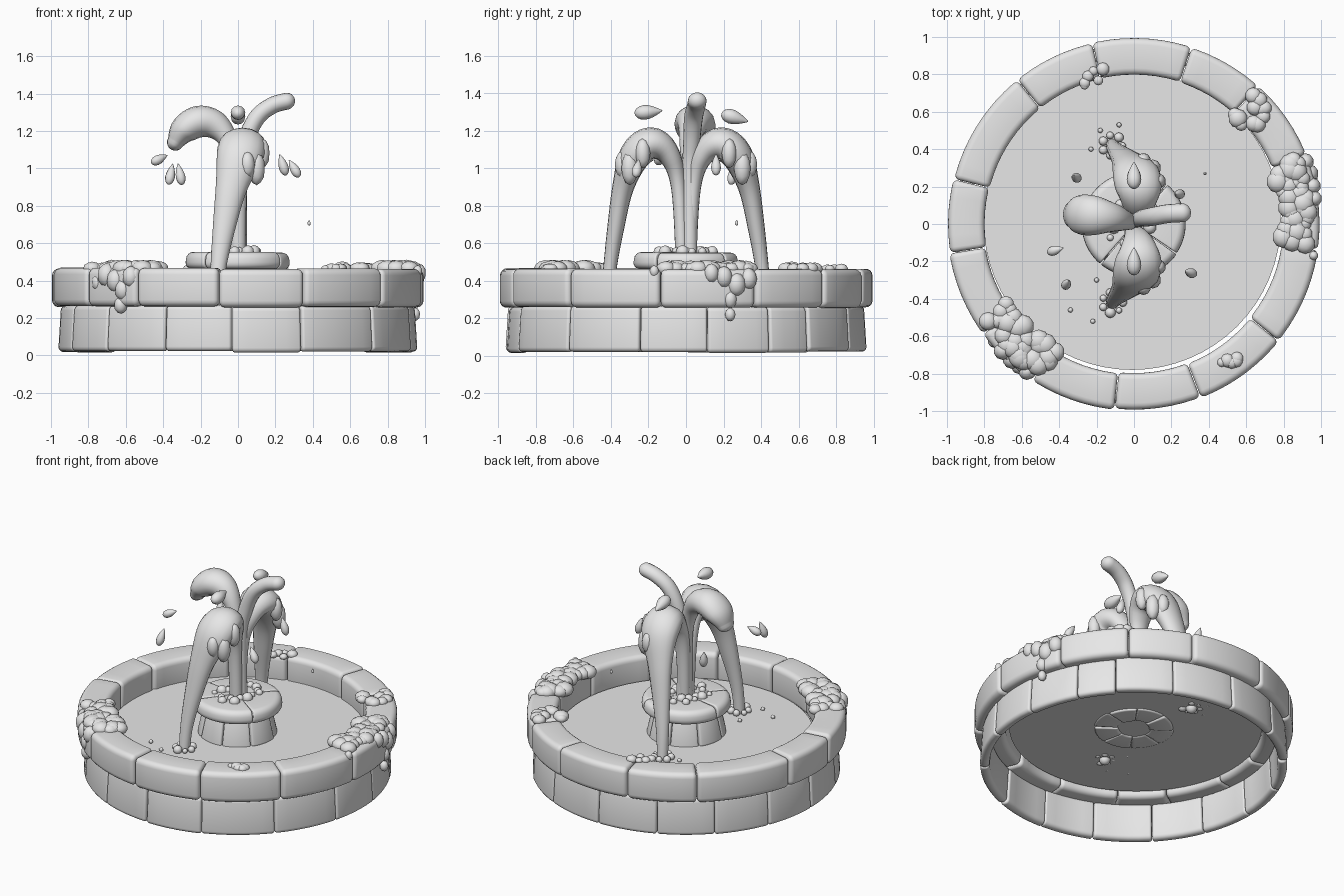
import bpy, bmesh, random
from math import sin, cos, pi, radians
from mathutils import Vector, Matrix

if "Cube" in bpy.data.objects:
    bpy.data.objects.remove(bpy.data.objects["Cube"], do_unlink=True)
random.seed(4)

stone = bpy.data.materials.new("plain grey")
stone.use_nodes = True
GREY = (0.8, 0.8, 0.8, 1)
stone.diffuse_color = GREY
stone.node_tree.nodes["Principled BSDF"].inputs["Base Color"].default_value = GREY


def finish(bm, name, sharp=50):
    bmesh.ops.recalc_face_normals(bm, faces=bm.faces)
    mesh = bpy.data.meshes.new(name)
    bm.to_mesh(mesh)
    bm.free()
    mesh.materials.append(stone)
    for p in mesh.polygons:
        p.use_smooth = True
    mesh.set_sharp_from_angle(angle=radians(sharp))
    obj = bpy.data.objects.new(name, mesh)
    bpy.context.collection.objects.link(obj)
    return obj


def skin(bm, rings):
    """Join closed rings of points into a capped skin."""
    rows = [[bm.verts.new(p) for p in ring] for ring in rings]
    n = len(rows[0])
    for a, b in zip(rows, rows[1:]):
        for i in range(n):
            j = (i + 1) % n
            bm.faces.new((a[i], a[j], b[j], b[i]))
    bm.faces.new(rows[0])
    bm.faces.new(rows[-1][::-1])


def rounded_rect(a, b, r, d):
    """Rounded rectangle with half sizes a and b, shrunk by d."""
    a, b, r = a - d, b - d, max(r - d, 0.004)
    pts = []
    for k, (sx, sz) in enumerate(((1, 1), (-1, 1), (-1, -1), (1, -1))):
        for i in range(5):
            t = (k + i / 4) * pi / 2
            pts.append((sx * (a - r) + r * cos(t), sz * (b - r) + r * sin(t)))
    return pts


def block_ring(name, joints, r0, r1, z0, z1, soft, end, taper=0):
    """Ring of softened stone blocks between the joint angles in degrees."""
    bm = bmesh.new()
    rm, zm, a, b = (r0 + r1) / 2, (z0 + z1) / 2, (r1 - r0) / 2, (z1 - z0) / 2
    for j, start in enumerate(joints):
        stop = joints[(j + 1) % len(joints)]
        stop += 360 if stop <= start else 0
        t0, t1 = radians(start) + 0.002 / rm, radians(stop) - 0.002 / rm
        wob = random.uniform(-0.005, 0.005)
        ends = [(end * (1 - cos(k * pi / 8)) / rm, end * (1 - sin(k * pi / 8)))
                for k in range(5)]
        sections = [(t0 + o, d) for o, d in ends]
        ta, tb = t0 + ends[-1][0], t1 - ends[-1][0]
        steps = max(3, int((stop - start) / 4))
        sections += [(ta + (tb - ta) * k / steps, 0) for k in range(1, steps)]
        sections += [(t1 - o, d) for o, d in reversed(ends)]
        rings = []
        for t, d in sections:
            ring = []
            for u, w in rounded_rect(a, b, soft, d):
                rad = rm + u - taper * (w + b) / (2 * b) + wob
                ring.append((rad * cos(t), rad * sin(t), zm + w + wob))
            rings.append(ring)
        skin(bm, rings)
    return finish(bm, name)


def spline(points, steps=6):
    """Smooth path through points of any dimension."""
    p = [points[0]] + points + [points[-1]]
    out = []
    for a, b, c, d in zip(p, p[1:], p[2:], p[3:]):
        for k in range(steps):
            t = k / steps
            out.append([0.5 * (2 * q + (r - o) * t + (2 * o - 5 * q + 4 * r - s) * t * t
                        + (3 * q - o - 3 * r + s) * t ** 3)
                        for o, q, r, s in zip(a, b, c, d)])
    return out + [list(points[-1])]


def stream(name, points, side):
    """Water jet: points are x, y, z, half width along side, half thickness."""
    path = spline(points)
    rings = []

    def ring(c, tan, w, h):
        s = (Vector(side) - tan * tan.dot(Vector(side))).normalized()
        n = tan.cross(s)
        return [c + s * w * cos(k * pi / 8) + n * h * sin(k * pi / 8) for k in range(16)]

    for i, q in enumerate(path):
        c = Vector(q[:3])
        tan = Vector(path[min(i + 1, len(path) - 1)][:3]) - Vector(path[max(i - 1, 0)][:3])
        tan.normalize()
        rings.append(ring(c, tan, q[3], q[4]))
    # Rounded tip
    for k in range(1, 5):
        f = k * pi / 9
        rings.append(ring(c + tan * q[4] * sin(f), tan, q[3] * cos(f), q[4] * cos(f)))
    bm = bmesh.new()
    skin(bm, rings)
    return finish(bm, name, 70)


def blobs(name, items, detail=2):
    """Group of ellipsoids: x, y, z, radius, optional height factor."""
    bm = bmesh.new()
    for x, y, z, r, *tall in items:
        m = Matrix.Translation((x, y, z)) @ Matrix.Diagonal((r, r, r * (tall[0] if tall else 1), 1))
        bmesh.ops.create_icosphere(bm, subdivisions=detail, radius=1, matrix=m)
    return finish(bm, name, 80)


def teardrop(name, loc, tip, length, r):
    bm = bmesh.new()
    bmesh.ops.create_uvsphere(bm, u_segments=12, v_segments=10, radius=1)
    for v in bm.verts:
        t = (v.co.z + 1) / 2
        pinch = 1 - 0.75 * t * t
        v.co = Vector((v.co.x * r * pinch, v.co.y * r * pinch, v.co.z * length / 2))
    turn = Vector(tip).to_track_quat("Z", "Y").to_matrix().to_4x4()
    bm.transform(Matrix.Translation(loc) @ turn)
    return finish(bm, name, 80)


def foam(name, a0, a1, r0, r1, count, size, drips=()):
    """Foam lumps on the rim, with drips (angle, height, radius) down the wall."""
    items = []
    for i in range(count):
        t = radians(a0 + (a1 - a0) * (i + random.random()) / count)
        r = random.uniform(r0, r1)
        items.append((r * cos(t), r * sin(t), 0.465, size * random.uniform(0.7, 1.15), 0.75))
    for ang, z, r in drips:
        t = radians(ang)
        items.append((0.975 * cos(t), 0.975 * sin(t), z, r, 1.3))
    return blobs(name, items)


# Basin walls
block_ring("upper_rim_blocks", [22, 48, 72, 103, 129, 166, 189, 216, 237, 264, 291, 321, 352],
           0.8, 0.995, 0.26, 0.465, 0.035, 0.025)
block_ring("lower_wall_blocks", [7, 28, 43, 65, 90, 114, 136, 158, 180, 202, 223, 246, 268, 291, 319, 345],
           0.9, 0.96, 0.02, 0.265, 0.025, 0.015, 0.015)

# Water surface
bm = bmesh.new()
bmesh.ops.create_circle(bm, cap_ends=True, segments=64, radius=0.795,
                        matrix=Matrix.Translation((-0.01, 0.015, 0.3)))
finish(bm, "water_surface")

# Pedestal
block_ring("pedestal_blocks", [10 + 45 * k for k in range(8)], 0.1, 0.25, 0.29, 0.47, 0.015, 0.01, 0.04)
block_ring("pedestal_cap", [50, 170, 230, 325], 0.01, 0.28, 0.46, 0.55, 0.035, 0.006, 0.01)

# Water jets; the front and back ones mirror each other
for name, s in (("front", -1), ("back", 1)):
    arc = [(0, 0.02, 0.5, 0.04, 0.035), (0, 0.04, 0.9, 0.05, 0.04), (0.02, 0.09, 1.07, 0.08, 0.06),
           (0.025, 0.18, 1.13, 0.12, 0.088), (0.01, 0.27, 1.07, 0.125, 0.085),
           (-0.035, 0.335, 0.9, 0.085, 0.058), (-0.075, 0.375, 0.68, 0.06, 0.045),
           (-0.105, 0.405, 0.47, 0.042, 0.036), (-0.115, 0.42, 0.3, 0.035, 0.035)]
    stream(name + "_jet", [(x, s * y, z, w, h) for x, y, z, w, h in arc], (1, 0, 0))
    blobs(name + "_jet_drips", [(0.1, s * 0.3, 1.0, 0.045, 2), (0.13, s * 0.23, 1.08, 0.04, 2),
                                (0.05, s * 0.34, 1.02, 0.04, 1.8)])
    splash = []
    for k in range(7):
        t = k * 0.9
        splash.append((-0.115 + 0.055 * cos(t), s * 0.42 + 0.055 * sin(t), 0.315, random.uniform(0.016, 0.032)))
    blobs(name + "_splash", splash)
stream("left_arm_jet".replace("left", "right"),
       [(-0.005, 0, 0.5, 0.04, 0.04), (-0.01, 0.01, 0.95, 0.04, 0.04), (-0.05, 0.02, 1.14, 0.055, 0.05),
        (-0.12, 0.035, 1.23, 0.08, 0.075), (-0.21, 0.045, 1.25, 0.105, 0.085),
        (-0.29, 0.05, 1.205, 0.105, 0.075), (-0.335, 0.05, 1.14, 0.07, 0.045)], (0, 1, 0))
stream("left_arm_jet",
       [(0.01, 0.02, 0.5, 0.04, 0.04), (0.01, 0.02, 0.95, 0.04, 0.04), (0.04, 0.03, 1.14, 0.045, 0.045),
        (0.1, 0.04, 1.27, 0.05, 0.045), (0.18, 0.055, 1.335, 0.05, 0.045),
        (0.26, 0.06, 1.36, 0.05, 0.045)], (0, 1, 0))

# Flying drops
drops = [((0, -0.2, 1.3), (0, 1, 0.1), 0.15, 0.045), ((0, 0.26, 1.27), (0, 1, -0.3), 0.15, 0.045),
         ((-0.42, -0.14, 1.05), (1, 0.3, 0.5), 0.1, 0.03), ((-0.36, -0.32, 0.97), (0.2, 0.3, 1), 0.12, 0.03),
         ((-0.31, 0.25, 0.97), (-0.2, 0.2, 1), 0.12, 0.03), ((0.3, -0.26, 1), (-0.6, 0.2, 1), 0.11, 0.03),
         ((0.24, 0.16, 1.02), (-0.3, 0, 1), 0.12, 0.03), ((0.38, 0.27, 0.71), (0, 0, 1), 0.03, 0.01)]
for i, d in enumerate(drops):
    teardrop("water_drop_%d" % (i + 1), *d)

# Bubbles on the cap and the water
bubbles = []
for k in range(20):
    t, r = k * 2.4, random.uniform(0.06, 0.15)
    bubbles.append((r * cos(t), r * sin(t), 0.555, random.uniform(0.018, 0.036)))
blobs("cap_bubbles", bubbles)
blobs("water_bubbles", [(x, y, 0.31, 0.015) for x, y in
      ((-0.18, 0.5), (-0.08, 0.53), (-0.23, 0.4), (-0.34, -0.46), (-0.2, -0.3), (-0.22, -0.52))], 1)

# Foam on the rim
foam("front_right_foam", 212, 239, 0.8, 0.94, 34, 0.055,
     [(224, 0.43, 0.05), (228, 0.4, 0.05), (231, 0.35, 0.045), (230, 0.27, 0.036),
      (234, 0.42, 0.045), (220, 0.39, 0.035), (221, 0.32, 0.022)])
foam("left_foam", -7, 22, 0.8, 0.94, 36, 0.055,
     [(8, 0.44, 0.04), (12, 0.42, 0.045), (16, 0.38, 0.05), (14, 0.3, 0.036),
      (14, 0.22, 0.028), (20, 0.41, 0.045), (-10, 0.45, 0.025)])
foam("back_left_foam", 38, 48, 0.78, 0.95, 11, 0.045)
foam("back_foam", 101, 111, 0.78, 0.85, 6, 0.032)
foam("front_left_foam", 302, 308, 0.87, 0.92, 5, 0.034)
